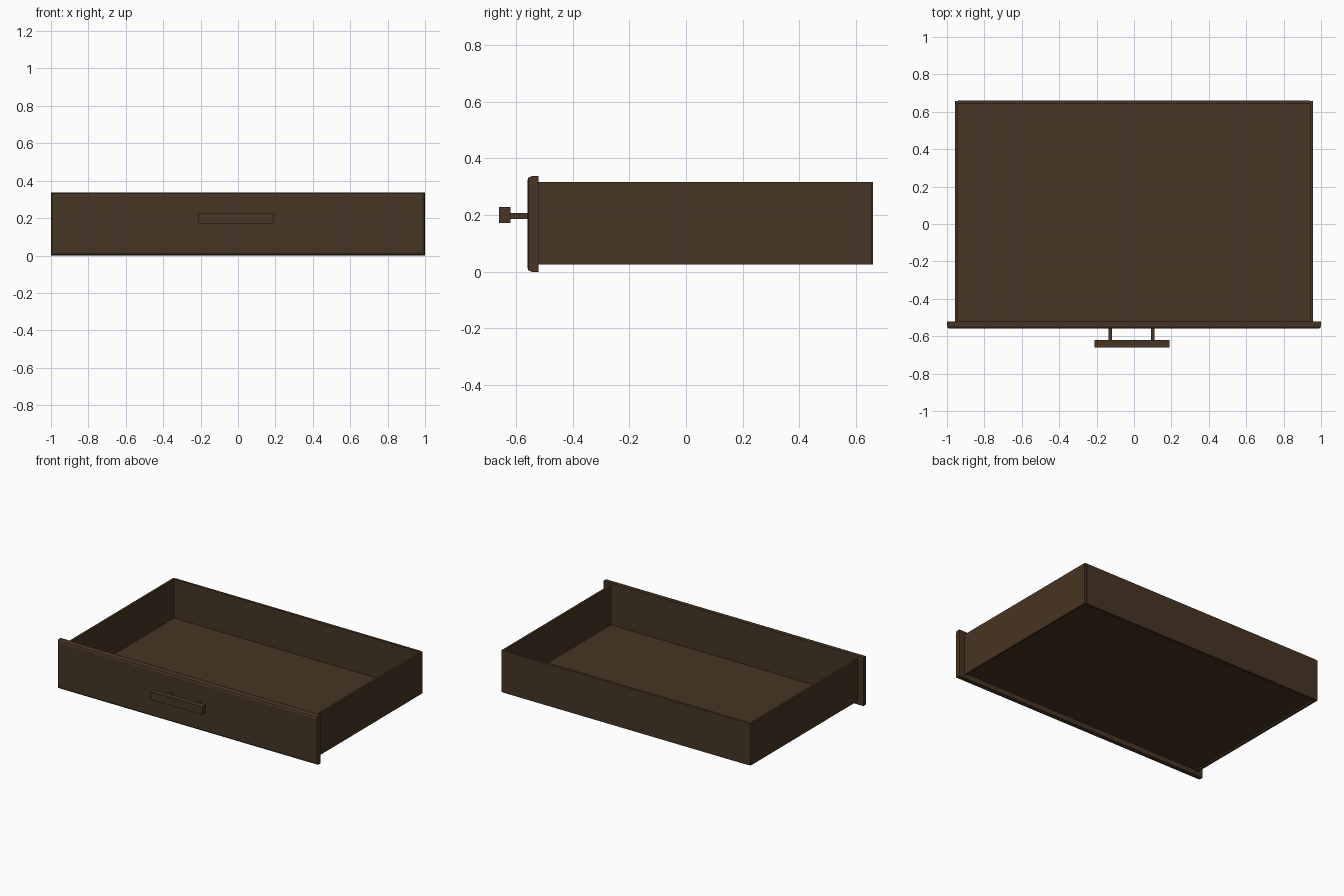
import bpy, bmesh

if "Cube" in bpy.data.objects:
    bpy.data.objects.remove(bpy.data.objects["Cube"])

wood = bpy.data.materials.new("dark_brown_wood")
wood.diffuse_color = (0.062, 0.035, 0.017, 1)
wood.use_nodes = True
wood.node_tree.nodes["Principled BSDF"].inputs["Base Color"].default_value = wood.diffuse_color


def box(name, x0, x1, y0, y1, z0, z1, edit=None):
    """Axis-aligned box given by its limits, with an optional bmesh edit."""
    bm = bmesh.new()
    bmesh.ops.create_cube(bm, size=1)
    for v in bm.verts:
        v.co.x = x1 if v.co.x > 0 else x0
        v.co.y = y1 if v.co.y > 0 else y0
        v.co.z = z1 if v.co.z > 0 else z0
    if edit:
        edit(bm, y0)
    mesh = bpy.data.meshes.new(name)
    bm.to_mesh(mesh)
    bm.free()
    mesh.materials.append(wood)
    ob = bpy.data.objects.new(name, mesh)
    bpy.context.collection.objects.link(ob)
    return ob


def chamfer_front(bm, y0):
    edges = [e for e in bm.edges if all(abs(v.co.y - y0) < 1e-5 for v in e.verts)]
    bmesh.ops.bevel(bm, geom=edges, offset=0.015, segments=2, profile=0.5,
                    affect='EDGES')


# Front panel with eased front edges
box("front_panel", -1, 1, -0.56, -0.52, 0, 0.337, chamfer_front)

# Tray: two sides, back and a slightly recessed floor
for name, s in (("left_side", -1), ("right_side", 1)):
    a, b = sorted((s * 0.942, s * 0.957))
    box(name, a, b, -0.52, 0.657, 0.025, 0.316)
box("back_panel", -0.942, 0.942, 0.643, 0.66, 0.025, 0.316)
box("floor_panel", -0.942, 0.942, -0.52, 0.643, 0.036, 0.046)

# Handle: bar on two short posts
box("handle_bar", -0.21, 0.19, -0.66, -0.62, 0.172, 0.228)
for name, x in (("handle_post_left", -0.127), ("handle_post_right", 0.1)):
    box(name, x - 0.01, x + 0.01, -0.62, -0.56, 0.187, 0.207)
